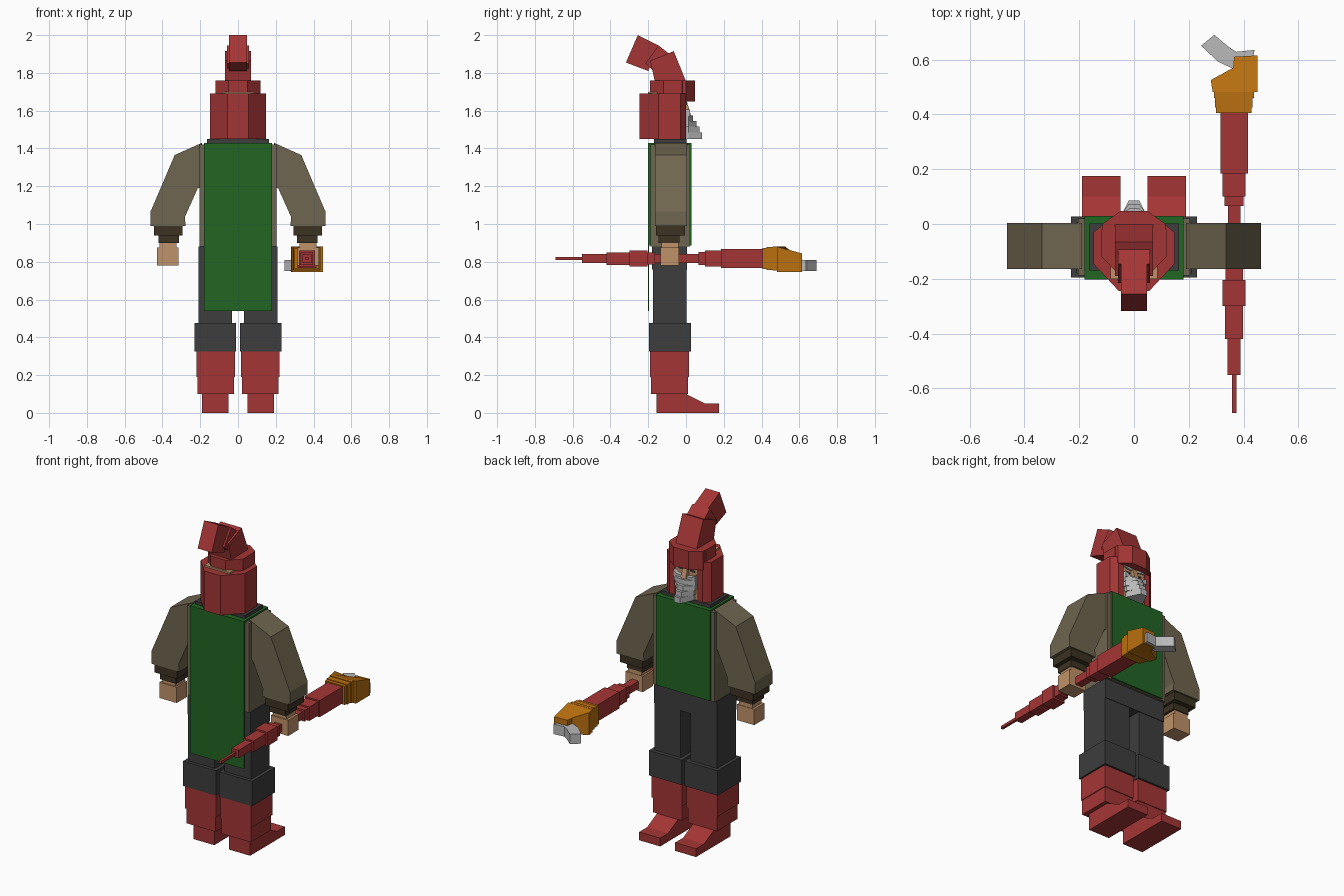
import bpy, bmesh
from mathutils import Vector

if "Cube" in bpy.data.objects:
    bpy.data.objects.remove(bpy.data.objects["Cube"])


def mat(name, r, g, b):
    lin = [((c / 255 + 0.055) / 1.055) ** 2.4 for c in (r, g, b)]
    m = bpy.data.materials.new(name)
    m.diffuse_color = (*lin, 1)
    m.use_nodes = True
    m.node_tree.nodes["Principled BSDF"].inputs["Base Color"].default_value = m.diffuse_color
    return m


RED = mat("red cloth", 165, 53, 53)
GREEN = mat("green cloth", 34, 102, 36)
BROWN = mat("brown sleeve", 112, 102, 80)
CUFF = mat("dark brown cuff", 60, 50, 34)
GREY = mat("charcoal", 61, 61, 61)
SKIN = mat("skin", 192, 146, 106)
ORANGE = mat("orange brass", 186, 112, 16)
SILVER = mat("silver grey", 186, 186, 186)


class Part:
    """Collects boxes and prisms into one object."""

    def __init__(self, name, material):
        self.name, self.material, self.bm = name, material, bmesh.new()

    def prism(self, pts, lo, hi, axis):
        # extrude a 2D profile along the axis (x: yz, y: xz, z: xy)
        def place(p, t):
            return {"x": (t, *p), "y": (p[0], t, p[1]), "z": (*p, t)}[axis]
        a = [self.bm.verts.new(place(p, lo)) for p in pts]
        b = [self.bm.verts.new(place(p, hi)) for p in pts]
        self.bm.faces.new(a)
        self.bm.faces.new(b[::-1])
        for i in range(len(pts)):
            j = (i + 1) % len(pts)
            self.bm.faces.new((a[j], a[i], b[i], b[j]))
        return self

    def box(self, x0, x1, y0, y1, z0, z1):
        return self.prism([(x0, y0), (x1, y0), (x1, y1), (x0, y1)], z0, z1, "z")

    def done(self, mirror=False):
        bmesh.ops.recalc_face_normals(self.bm, faces=self.bm.faces)
        me = bpy.data.meshes.new(self.name)
        self.bm.to_mesh(me)
        self.bm.free()
        me.materials.append(self.material)
        ob = bpy.data.objects.new(self.name, me)
        bpy.context.collection.objects.link(ob)
        if mirror:
            ob.modifiers.new("mirror", "MIRROR").use_mirror_merge = False
        return ob


def sym(half):
    # complete a profile that is symmetric in x
    return half + [(-x, y) for x, y in reversed(half)]


# Boots and legs
boot = Part("boots", RED)
boot.prism([(-.155, 0), (.175, 0), (.175, .05), (.10, .05), (0, .10), (-.155, .10)],
           .05, .19, "x")
boot.box(.02, .215, -.185, .01, .10, .19)
boot.box(.015, .22, -.19, .015, .19, .325)
boot.done(True)
leg = Part("trousers", GREY)
leg.box(.01, .23, -.195, .027, .325, .475)
leg.box(.033, .21, -.175, .003, .475, .80)
leg.done(True)
Part("hips", GREY).box(-.21, .21, -.18, .006, .76, .88).done()

# Torso, tabard and cape
Part("torso", BROWN).box(-.205, .205, -.188, .02, .88, 1.42).done()
Part("tabard", GREEN).box(-.18, .18, -.197, .03, .885, 1.43).done()
Part("cape", GREEN).box(-.18, .18, -.202, -.196, .54, 1.43).done()
Part("collar", GREY).box(-.165, .165, -.17, .002, 1.43, 1.45).done()

# Arms
Part("sleeves", BROWN).prism(
    [(.19, 1.43), (.335, 1.365), (.463, 1.065), (.463, .99), (.277, .99),
     (.282, 1.035), (.213, 1.19), (.19, 1.19)], -.165, .004, "y").done(True)
cuff = Part("cuffs", CUFF)
cuff.box(.295, .445, -.16, -.005, .94, .99)
cuff.box(.312, .42, -.145, -.035, .90, .94)
cuff.done(True)
hand = Part("hands", SKIN)
hand.box(.325, .415, -.13, -.04, .87, .905)
hand.box(.315, .43, -.135, -.037, .78, .875)
hand.done(True)

# Staff: stepped square shaft along y
CX, CZ = .365, .817
shaft = Part("staff_shaft", RED)
for y0, y1, r in [(-.69, -.55, .008), (-.55, -.42, .024), (-.42, -.30, .033),
                  (-.30, -.205, .042), (-.205, -.165, .032), (-.165, .065, .023),
                  (.065, .10, .034), (.10, .185, .042), (.185, .405, .05)]:
    shaft.box(CX - r, CX + r, y0, y1, CZ - r, CZ + r)
shaft.done()

# Staff head: stepped socket, wedge block and hooked blade
head = Part("staff_head", ORANGE)
for y0, y1, r in [(.405, .425, .056), (.425, .46, .06), (.46, .482, .064)]:
    head.box(CX - r - .01, CX + r + .008, y0, y1, CZ - r, CZ + r)
ob = head.prism([(.287, .482), (.45, .482), (.45, .615), (.365, .61), (.362, .57),
                 (.28, .525)], .745, .88, "z").done()
for v in ob.data.vertices:  # slope the nose of the block
    if v.co.y > .55:
        v.co.z = .80 + (v.co.z - .80) * (.55 if v.co.z > .8 else 1)
Part("staff_blade", SILVER).prism(
    [(.43, .59), (.44, .635), (.373, .628), (.344, .647), (.293, .69),
     (.245, .65), (.307, .592), (.36, .567)], .75, .81, "z").done()

# Face
Part("face", SKIN).box(-.085, .085, -.2, -.006, 1.45, 1.70).done()
Part("nose", SKIN).prism([(-.01, 1.65), (.006, 1.645), (.028, 1.57), (-.01, 1.57)],
                         -.016, .016, "x").done()
brow = Part("eyebrows", SILVER)
brow.prism([(.014, 1.632), (.07, 1.642), (.07, 1.655), (.014, 1.645)], -.007, .004, "y")
brow.done(True)
eye = Part("eyes", GREY)
eye.box(.025, .055, -.007, -.002, 1.612, 1.622)
eye.done(True)
beard = Part("beard", SILVER)
for z0, z1, w, front in [(1.45, 1.485, .055, .085), (1.485, 1.515, .062, .072),
                         (1.515, 1.545, .07, .056), (1.545, 1.575, .073, .038)]:
    beard.prism(sym([(w, -.01), (w, .012), (.02, front)]), z0, z1, "z")
beard.done()
side = Part("moustache", SILVER)
side.prism([(.0, 1.57), (.0, 1.585), (.05, 1.59), (.073, 1.605), (.073, 1.57)],
           -.01, .02, "y")
side.done(True)

# Hood: open-fronted octagonal shell, cap and brim
hood = Part("hood", RED)
hood.prism(sym([(.075, -.10), (.075, -.0), (.11, .0), (.148, -.03), (.148, -.145),
                (.055, -.245)]), 1.45, 1.69, "z")
hood.done()
cap = Part("hood_cap", RED)
cap.prism(sym([(.05, .0), (.118, -.02), (.118, -.12), (.05, -.19)]), 1.68, 1.76, "z")
cap.prism(sym([(.05, .047), (.115, .0), (.115, -.03), (.05, -.03)]), 1.648, 1.76, "z")
cap.done()

# Bent tip of the hood
tip = Part("hood_tip", RED)
tip.prism([(0, 1.755), (-.065, 1.915), (-.19, 1.865), (-.165, 1.755)], -.07, .07, "x")
tip.prism([(-.05, 1.87), (-.145, 1.945), (-.215, 1.85), (-.15, 1.79)], -.058, .058, "x")
tip.prism([(-.255, 2.0), (-.145, 1.945), (-.2, 1.81), (-.318, 1.855)], -.047, .047, "x")
tip.done()
